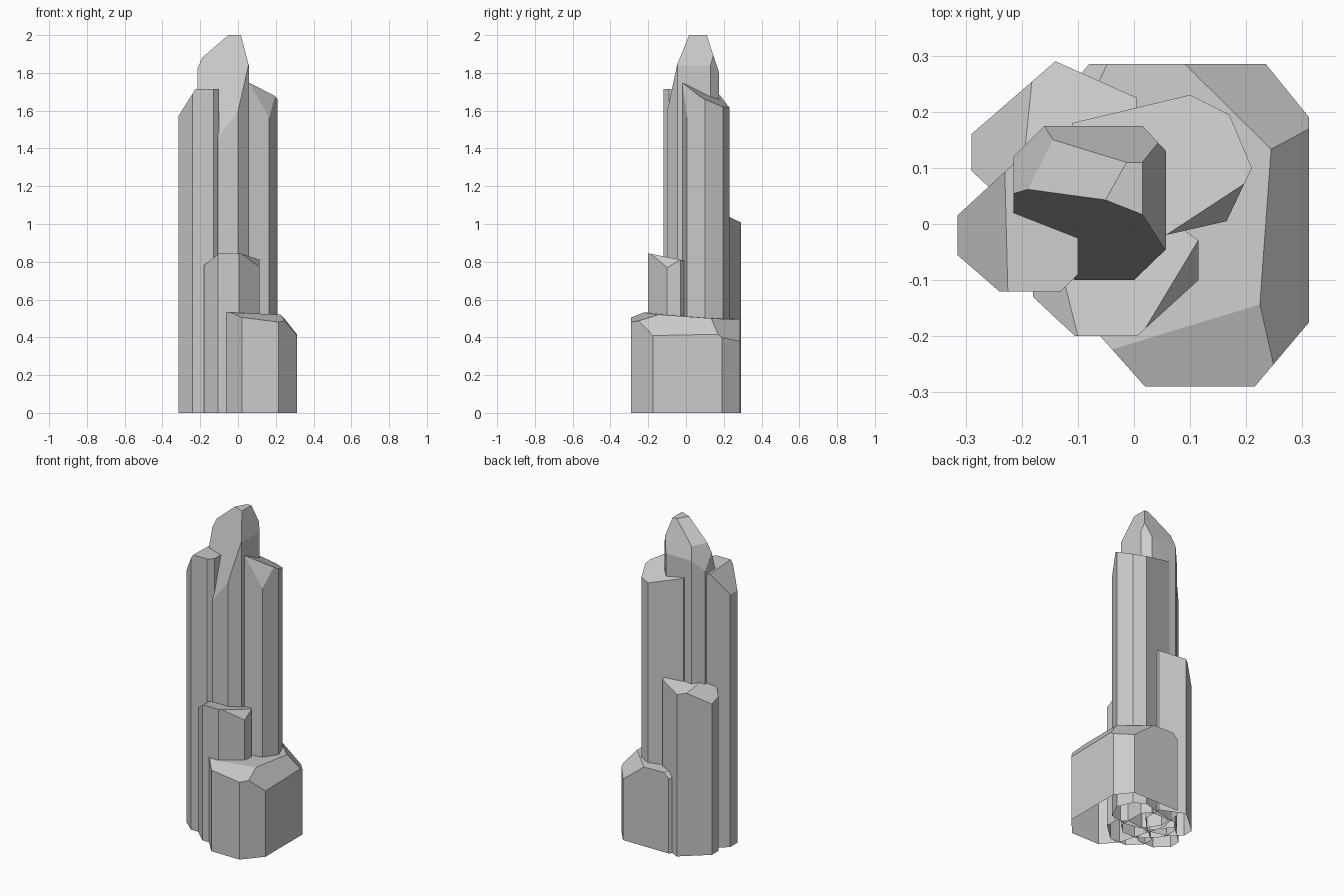
import bpy
import bmesh
from mathutils import Vector

default_cube = bpy.data.objects.get("Cube")
if default_cube:
    bpy.data.objects.remove(default_cube, do_unlink=True)

# One grey stone material for the whole cluster
stone = bpy.data.materials.new("grey_stone")
stone.use_nodes = True
stone_colour = (0.6, 0.6, 0.6, 1)
stone.diffuse_color = stone_colour
stone.node_tree.nodes["Principled BSDF"].inputs["Base Color"].default_value = stone_colour

BLANK_HEIGHT = 3


def chip_top(bm, height, slope_x, slope_y):
    """Slice away all above the plane z = height + slope_x * x + slope_y * y and cap the cut."""
    result = bmesh.ops.bisect_plane(
        bm,
        geom=bm.verts[:] + bm.edges[:] + bm.faces[:],
        plane_co=Vector((0, 0, height)),
        plane_no=Vector((-slope_x, -slope_y, 1)),
        clear_outer=True,
    )
    cut_edges = [item for item in result["geom_cut"] if isinstance(item, bmesh.types.BMEdge)]
    open_edges = [edge for edge in cut_edges if edge.is_boundary]
    if open_edges:
        bmesh.ops.holes_fill(bm, edges=open_edges, sides=0)


def make_column(name, outline, facets):
    """Upright crystal column: a convex outline raised from the ground, its top chipped by facets."""
    bm = bmesh.new()
    base = bm.faces.new([bm.verts.new((x, y, 0)) for x, y in outline])
    raised = bmesh.ops.extrude_face_region(bm, geom=[base], use_keep_orig=True)
    top_verts = [item for item in raised["geom"] if isinstance(item, bmesh.types.BMVert)]
    bmesh.ops.translate(bm, verts=top_verts, vec=(0, 0, BLANK_HEIGHT))

    for facet in facets:
        chip_top(bm, *facet)
    bmesh.ops.recalc_face_normals(bm, faces=bm.faces[:])

    # The columns are hollow shells, open underneath
    underside = [face for face in bm.faces if all(vert.co.z < 0.001 for vert in face.verts)]
    bmesh.ops.delete(bm, geom=underside, context="FACES_ONLY")

    mesh = bpy.data.meshes.new(name)
    bm.to_mesh(mesh)
    bm.free()
    mesh.materials.append(stone)
    column = bpy.data.objects.new(name, mesh)
    bpy.context.collection.objects.link(column)
    return column


# Tallest column: level crown with steep chips all round
make_column(
    "tall_central_column",
    [(-.16, .175), (.015, .175), (.057, .13), (.057, -.045),
     (0, -.1), (-.105, -.1), (-.215, .01), (-.215, .12)],
    [(2, 0, 0), (2.06, .8, -.45), (2.47, 2.66, -1.39),
     (2.335, 0, -3.05), (2.057, -3.8, 0), (1.925, 1.31, -3.3 * -1)],
)

# Slim column on the -x side
make_column(
    "slim_side_column",
    [(-.315, .015), (-.315, -.055), (-.24, -.12), (-.13, -.12),
     (-.1, -.09), (-.1, .02), (-.19, .13)],
    [(1.71, 0, -.04), (2.07, 1.58, 0)],
)

# Broad column behind the tallest one
make_column(
    "broad_back_column",
    [(-.11, .18), (.1, .23), (.17, .195), (.21, .1),
     (.165, .005), (.055, -.02), (-.05, 0), (-.12, .1)],
    [(1.75, -.19, -.5), (1.94, -2.37, 2.83)],
)

# Half-height column at the back
make_column(
    "half_height_column",
    [(-.29, .16), (-.14, .29), (.005, .225), (0, .1),
     (-.1, 0), (-.22, .03), (-.29, .095)],
    [(1.095, .1, -.25), (1.278, .98, -.34)],
)

# Short column at the front
make_column(
    "short_front_column",
    [(-.18, -.13), (-.105, -.2), (.005, -.2), (.115, -.1),
     (.115, -.03), (.05, .02), (-.1, 0), (-.18, -.06)],
    [(.805, 0, -.2), (.974, -1.28, .57), (.925, .8, 0)],
)

# Wide low block wrapping the foot of the cluster
make_column(
    "low_base_block",
    [(-.08, .285), (.235, .285), (.312, .19), (.312, -.175), (.215, -.29),
     (.02, -.29), (-.06, -.2), (-.14, .1), (-.11, .25)],
    [(.515, -.02, -.07), (.807, -.79, -.85), (.806, -1.26, .02),
     (.589, -.126, .28), (.68, .87, -.5)],
)
